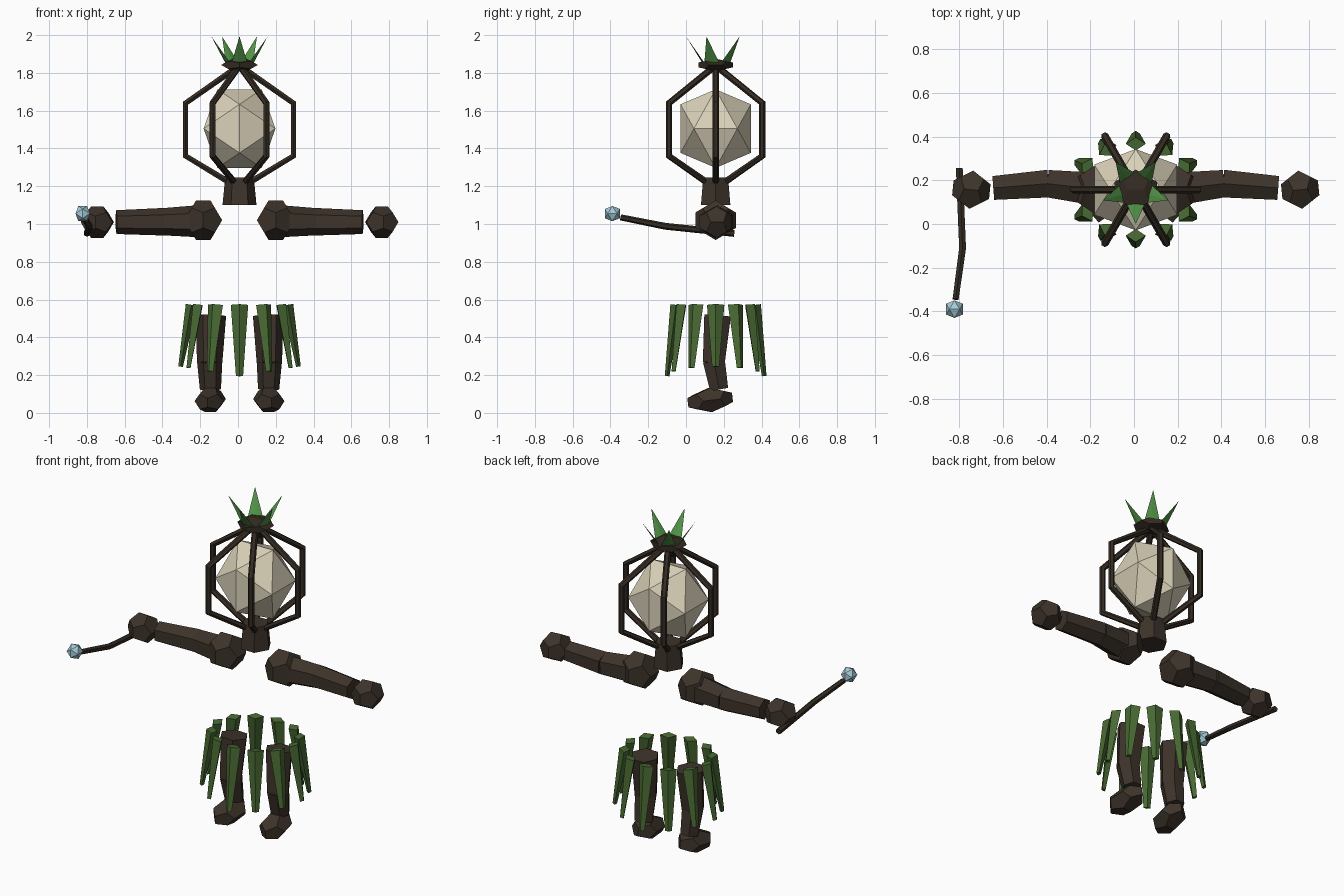
import bpy, bmesh, math
from mathutils import Vector, Matrix

if "Cube" in bpy.data.objects:
    bpy.data.objects.remove(bpy.data.objects["Cube"])

X0, Y0 = 0.008, 0.157          # body axis
PHI = (1 + 5 ** 0.5) / 2


def material(name, r, g, b):
    m = bpy.data.materials.new(name)
    m.diffuse_color = [(c / 255) ** 2.2 for c in (r, g, b)] + [1]
    m.use_nodes = True
    m.node_tree.nodes["Principled BSDF"].inputs["Base Color"].default_value = m.diffuse_color
    return m


BARK = material("bark", 63, 54, 46)
DARK_BARK = material("dark bark", 55, 47, 39)
CREAM = material("cream core", 217, 208, 183)
LEAF = material("skirt green", 74, 106, 54)
BRIGHT = material("crown green", 84, 148, 74)
BLUE = material("crystal blue", 165, 203, 215)


def make(name, bm, mat):
    bmesh.ops.recalc_face_normals(bm, faces=bm.faces)
    mesh = bpy.data.meshes.new(name)
    bm.to_mesh(mesh)
    bm.free()
    mesh.materials.append(mat)
    ob = bpy.data.objects.new(name, mesh)
    bpy.context.collection.objects.link(ob)
    return ob


def cyclic(a, b):
    """Points (0, +-a, +-b) and their cyclic permutations."""
    pts = []
    for s in (-1, 1):
        for t in (-1, 1):
            p = (0, s * a, t * b)
            pts += [p, (p[1], p[2], p[0]), (p[2], p[0], p[1])]
    return pts


def solid(name, kind, center, half, mat, rot=(0, 0, 0)):
    """Icosahedron or dodecahedron with given half extents."""
    if kind == "ico":
        pts = cyclic(PHI, 1)
    else:
        pts = cyclic(PHI, 1 / PHI)
        pts += [(i, j, k) for i in (-1, 1) for j in (-1, 1) for k in (-1, 1)]
    bm = bmesh.new()
    r = Matrix.Rotation(rot[2], 3, 'Z') @ Matrix.Rotation(rot[1], 3, 'Y') @ Matrix.Rotation(rot[0], 3, 'X')
    for p in pts:
        q = Vector([p[i] / PHI * half[i] for i in range(3)])
        bm.verts.new(r @ q + Vector(center))
    bmesh.ops.convex_hull(bm, input=bm.verts)
    bmesh.ops.dissolve_limit(bm, angle_limit=0.02, verts=bm.verts, edges=bm.edges)
    return make(name, bm, mat)


def tube(name, path, radii, sides, ref, mat, flat=1.0):
    """Faceted tube along a path; the first corner points along ref."""
    path = [Vector(p) for p in path]
    bm = bmesh.new()
    rings = []
    for i, p in enumerate(path):
        d = (path[min(i + 1, len(path) - 1)] - path[max(i - 1, 0)]).normalized()
        u = Vector(ref)
        u = (u - d * u.dot(d)).normalized()
        v = d.cross(u)
        ring = []
        for k in range(sides):
            a = math.tau * k / sides
            ring.append(bm.verts.new(p + radii[i] * (u * math.cos(a) * flat + v * math.sin(a))))
        rings.append(ring)
    for r0, r1 in zip(rings, rings[1:]):
        for k in range(sides):
            j = (k + 1) % sides
            bm.faces.new((r0[k], r0[j], r1[j], r1[k]))
    bm.faces.new(rings[0])
    bm.faces.new(rings[-1])
    return make(name, bm, mat)


def polar(a, rx, z, ry=None):
    return (X0 + rx * math.cos(a), Y0 + (ry or rx) * math.sin(a), z)


# Glowing core inside the cage head
solid("core", "ico", (X0, Y0, 1.505), (0.19, 0.186, 0.208), CREAM)

# Cage ribs
for i in range(6):
    a = math.radians(60 * i)
    out = (math.cos(a), math.sin(a), 0)
    side = (-math.sin(a), math.cos(a), 0)
    tube("cage_rib", [polar(a, 0.02, 1.825), polar(a, 0.285, 1.64), polar(a, 0.285, 1.36),
                      polar(a, 0.045, 1.215)], [0.018] * 4, 6, side, DARK_BARK)

# Neck
tube("neck", [(X0, Y0, 1.10), (X0, Y0, 1.245)], [0.09, 0.076], 6, (1, 0, 0), BARK)

# Crown knot and its five flat leaves
solid("crown_knot", "dode", (X0, Y0, 1.842), (0.098, 0.092, 0.033), DARK_BARK)
for i in range(5):
    a = math.radians(-90 + 72 * i)
    tube("crown_leaf", [polar(a, 0.06, 1.845), polar(a, 0.155, 1.99)], [0.044, 0.001], 4,
         (math.cos(a), math.sin(a), 0), BRIGHT, 0.12)

# Skirt of hanging leaves
for i in range(12):
    a = math.radians(30 * i)
    z = 0.195 + 0.05 * abs(math.cos(a))
    tube("skirt_leaf", [polar(a, 0.255, 0.572, 0.21), polar(a, 0.312, z, 0.257)], [0.046, 0.019], 4,
         (math.cos(a), math.sin(a), 0), LEAF, 0.65)

# Arms and legs on both sides
for s in (-1, 1):
    def at(x, y, z):
        return (X0 + s * x, y, z)

    solid("shoulder", "dode", at(0.192, Y0, 1.02), (0.1, 0.108, 0.105), BARK)
    tube("upper_arm", [at(0.2, 0.162, 1.015), at(0.405, 0.185, 1.012)], [0.086, 0.072], 6, (0, 0, 1), BARK)
    tube("forearm", [at(0.4, 0.185, 1.012), at(0.652, 0.165, 1.01)], [0.073, 0.063], 6, (0, 0, 1), BARK)
    solid("hand", "dode", at(0.753, Y0, 1.01), (0.085, 0.088, 0.083), BARK, (0, 0, s * 0.1))
    tube("thigh", [at(0.152, 0.167, 0.515), at(0.158, 0.147, 0.265)], [0.081, 0.067], 6, (1, 0, 0), BARK)
    tube("shin", [at(0.158, 0.148, 0.275), at(0.154, 0.175, 0.125)], [0.067, 0.056], 6, (1, 0, 0), BARK)
    solid("foot", "dode", at(0.155, 0.128, 0.068), (0.078, 0.12, 0.064), BARK, (0.12, 0, s * 0.12))

# Bent staff with crystal tip
tube("staff", [(-0.8, 0.255, 0.95), (-0.785, -0.11, 0.988), (-0.817, -0.345, 1.035)],
     [0.018, 0.018, 0.016], 6, (0, 0, 1), DARK_BARK)
solid("crystal", "ico", (-0.822, -0.39, 1.055), (0.038, 0.04, 0.04), BLUE)
